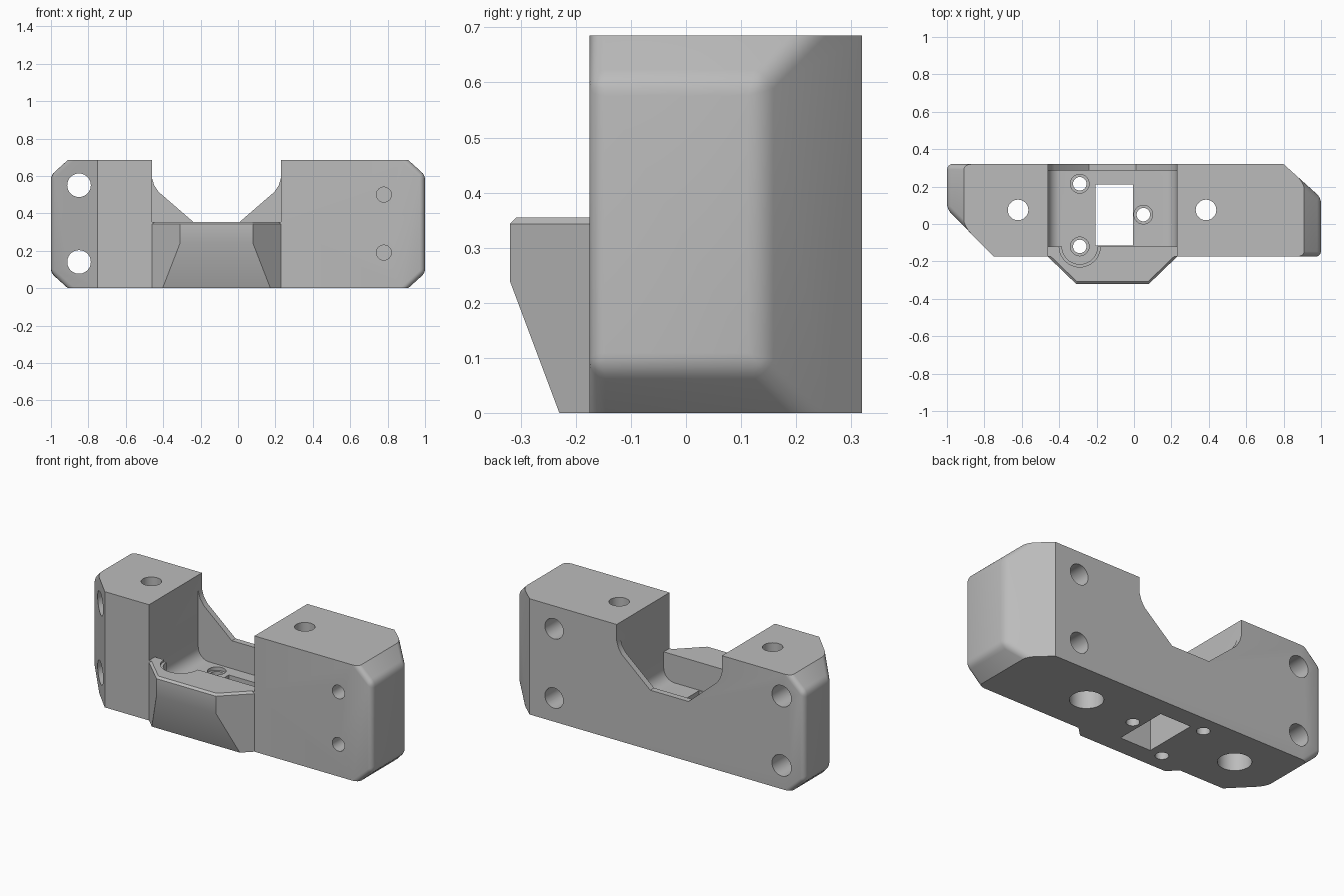
import bpy, bmesh, math

cube = bpy.data.objects.get("Cube")
if cube:
    bpy.data.objects.remove(cube, do_unlink=True)

grey = bpy.data.materials.new("plain_grey")
grey.use_nodes = True
grey.diffuse_color = (0.5, 0.5, 0.5, 1)
grey.node_tree.nodes["Principled BSDF"].inputs["Base Color"].default_value = (0.5, 0.5, 0.5, 1)

PLACE = {
    "x": lambda a, b, t: (t, a, b),
    "y": lambda a, b, t: (a, t, b),
    "z": lambda a, b, t: (a, b, t),
}


def prism(name, points, axis, lo, hi):
    """Extrude a flat outline along an axis."""
    bm = bmesh.new()
    low = [bm.verts.new(PLACE[axis](a, b, lo)) for a, b in points]
    high = [bm.verts.new(PLACE[axis](a, b, hi)) for a, b in points]
    bm.faces.new(low)
    bm.faces.new(high)
    for i in range(len(points)):
        j = (i + 1) % len(points)
        bm.faces.new((low[i], low[j], high[j], high[i]))
    bmesh.ops.recalc_face_normals(bm, faces=bm.faces)
    mesh = bpy.data.meshes.new(name)
    bm.to_mesh(mesh)
    bm.free()
    mesh.materials.append(grey)
    obj = bpy.data.objects.new(name, mesh)
    bpy.context.collection.objects.link(obj)
    return obj


def rod(a, b, r, axis, lo, hi):
    ring = [(a + r * math.cos(math.tau * i / 40), b + r * math.sin(math.tau * i / 40))
            for i in range(40)]
    return prism("hole_cutter", ring, axis, lo, hi)


def block(name, x0, x1, y0, y1, z0, z1):
    return prism(name, [(x0, y0), (x1, y0), (x1, y1), (x0, y1)], "z", z0, z1)


def combine(obj, tool, operation="DIFFERENCE"):
    """Apply a boolean and discard the tool."""
    tool.hide_render = True
    mod = obj.modifiers.new("combine", "BOOLEAN")
    mod.operation, mod.solver, mod.object = operation, "EXACT", tool
    graph = bpy.context.evaluated_depsgraph_get()
    mesh = bpy.data.meshes.new_from_object(obj.evaluated_get(graph))
    obj.modifiers.clear()
    obj.data = mesh
    bpy.data.objects.remove(tool, do_unlink=True)


def bevel(obj, rule, size, segments):
    """Bevel the edges whose two end points satisfy the rule."""
    bm = bmesh.new()
    bm.from_mesh(obj.data)
    bmesh.ops.dissolve_limit(bm, angle_limit=0.01, verts=bm.verts, edges=bm.edges)
    edges = [e for e in bm.edges if rule(e.verts[0].co, e.verts[1].co)]
    bmesh.ops.bevel(bm, geom=edges, offset=size, segments=segments, profile=0.5,
                    affect="EDGES", clamp_overlap=True)
    bm.to_mesh(obj.data)
    bm.free()


TOP, FRONT, BACK = 0.685, -0.175, 0.32
LEFT, RIGHT = 0.23, -0.46
LIP, FLOOR = 0.355, 0.19

# Main bar: plan outline crossed with a chamfered front outline
body = prism("mounting_block", [(-1, 0.08), (-0.75, FRONT), (1, FRONT), (1, 0.14),
                                (0.8, BACK), (-1, BACK)], "z", -0.1, 0.8)
octagon = [(-1.01, 0.09), (-0.91, 0), (0.91, 0), (1.01, 0.09),
           (1.01, 0.595), (0.91, TOP), (-0.91, TOP), (-1.01, 0.595)]
combine(body, prism("end_chamfer_shape", octagon, "y", -0.5, 0.5), "INTERSECT")
bevel(body, lambda p, q: abs(p.x + q.x) > 1.86, 0.028, 4)

# Tapered front bulge
bulge = prism("front_bulge", [(RIGHT, -0.1), (RIGHT, FRONT), (-0.31, -0.32),
                              (0.08, -0.32), (LEFT, FRONT), (LEFT, -0.1)], "z", -0.1, 0.5)
side = [(-0.4, 0.24), (-0.32, 0.24), (-0.23, 0), (-0.1, 0), (-0.1, LIP), (-0.4, LIP)]
combine(bulge, prism("bulge_side_shape", side, "x", -0.6, 0.4), "INTERSECT")
bevel(bulge, lambda p, q: min(p.z, q.z) > 0.35 and p.y + q.y < -0.4, 0.012, 1)
combine(body, bulge, "UNION")

# Central opening above the lip, then the rounded pocket behind it
combine(body, block("opening_cutter", RIGHT, LEFT, -0.6, 0.285, LIP, 1))
pocket = block("pocket_cutter", RIGHT, LEFT, -0.12, 0.285, FLOOR, 1)
bevel(pocket, lambda p, q: max(p.z, q.z) < 0.2 and abs(p.x - q.x) < 0.01, 0.07, 6)
combine(body, pocket)

# Sloping notch in the thin back wall
notch = [(RIGHT, 1), (RIGHT, 0.59), (-0.448, 0.55), (-0.425, 0.515), (-0.24, LIP),
         (0.01, LIP), (0.195, 0.515), (0.218, 0.55), (LEFT, 0.59), (LEFT, 1)]
combine(body, prism("notch_cutter", notch, "y", 0.2, 0.5))

# Window through the floor and clearance beside the front screw
combine(body, block("window_cutter", -0.207, -0.005, -0.115, 0.21, -0.2, 0.5))
combine(body, rod(-0.29, -0.12, 0.095, "z", FLOOR, 0.6))
combine(body, rod(-0.29, -0.12, 0.11, "z", LIP - 0.012, 0.6))

# Floor screw holes with widened mouths
for x, y in ((-0.29, 0.215), (-0.29, -0.12), (0.05, 0.05)):
    combine(body, rod(x, y, 0.036, "z", -0.2, 0.4))
    combine(body, rod(x, y, 0.05, "z", FLOOR - 0.02, 0.3))

# Vertical bolt holes, wider underneath
for x in (-0.62, 0.385):
    combine(body, rod(x, 0.075, 0.055, "z", -0.2, 1))
    combine(body, rod(x, 0.075, 0.09, "z", -0.2, 0.3))

# Horizontal holes: through on the right, blind on the left
for z in (0.14, 0.55):
    combine(body, rod(-0.85, z, 0.063, "y", -0.6, 0.6))
    combine(body, rod(0.64, z, 0.06, "y", 0.0, 0.6))
for z in (0.19, 0.5):
    combine(body, rod(0.78, z, 0.04, "y", -0.6, 0.0))

bpy.ops.object.select_all(action="DESELECT")
body.select_set(True)
bpy.context.view_layer.objects.active = body
bpy.ops.object.shade_smooth_by_angle(angle=math.radians(25))
